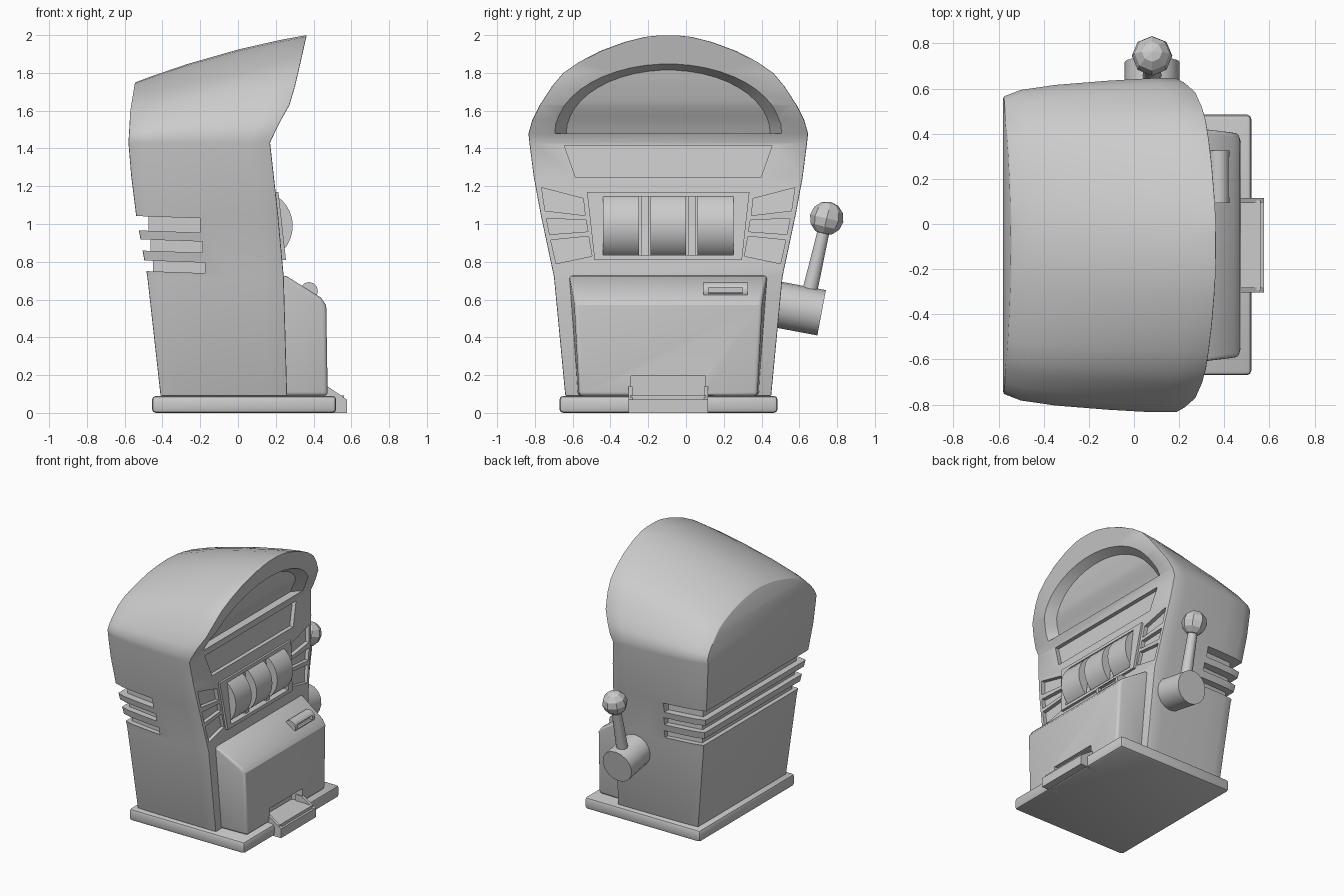
import bpy, bmesh, math
from mathutils import Vector

if "Cube" in bpy.data.objects:
    bpy.data.objects.remove(bpy.data.objects["Cube"])

C = -0.094  # y of the cabinet's mirror plane


def lerp(table, v):
    for (a, p), (b, q) in zip(table, table[1:]):
        if v <= b:
            return p + (q - p) * (v - a) / (b - a)
    return table[-1][1]


def face_x(z):
    return lerp([(0.09, .26), (0.8, .24), (1.43, .17), (1.53, .215), (1.62, .27), (1.74, .305), (2, .364)], z)


def loft(name, rings, strip=False):
    """Closed solid through rings; strip caps join opposite points row by row."""
    bm = bmesh.new()
    vs = [[bm.verts.new(p) for p in r] for r in rings]
    n = len(rings[0])
    for a, b in zip(vs, vs[1:]):
        for i in range(n):
            j = (i + 1) % n
            bm.faces.new((a[i], a[j], b[j], b[i]))
    for r in (vs[0], vs[-1]):
        if strip:
            for i in range(n // 2 - 1):
                bm.faces.new((r[i], r[i + 1], r[n - 2 - i], r[n - 1 - i]))
        else:
            bm.faces.new(r)
    bmesh.ops.recalc_face_normals(bm, faces=bm.faces)
    me = bpy.data.meshes.new(name)
    bm.to_mesh(me)
    bm.free()
    ob = bpy.data.objects.new(name, me)
    bpy.context.collection.objects.link(ob)
    return ob


def box(name, x0, x1, y0, y1, z0, z1):
    q = [(x0, y0), (x1, y0), (x1, y1), (x0, y1)]
    return loft(name, [[(x, y, z) for x, y in q] for z in (z0, z1)])


def plate(name, pts, back, front, grow=1.0, strip=False):
    """Prism following the front face; pts are (y from centre, z)."""
    n = len(pts)
    cy, cz = sum(p[0] for p in pts) / n, sum(p[1] for p in pts) / n
    rings = [[(face_x(z) + off, C + cy + (y - cy) * s, cz + (z - cz) * s) for y, z in pts]
             for off, s in ((back, 1), (front, grow))]
    return loft(name, rings, strip)


def finish(ob, cutters=(), bevel=0.0, segs=2, angle=30):
    if bevel:
        m = ob.modifiers.new("bevel", 'BEVEL')
        m.width, m.segments, m.limit_method, m.angle_limit = bevel, segs, 'ANGLE', math.radians(40)
    for c in cutters:
        m = ob.modifiers.new("cut", 'BOOLEAN')
        m.operation, m.solver, m.object = 'DIFFERENCE', 'EXACT', c
    dg = bpy.context.evaluated_depsgraph_get()
    me = bpy.data.meshes.new_from_object(ob.evaluated_get(dg))
    ob.modifiers.clear()
    ob.data = me
    for c in cutters:
        bpy.data.objects.remove(c)
    bpy.ops.object.select_all(action='DESELECT')
    ob.select_set(True)
    bpy.context.view_layer.objects.active = ob
    bpy.ops.object.shade_smooth_by_angle(angle=math.radians(angle))
    return ob


def rod(name, a, b, r0, r1, sides):
    a, b = Vector(a), Vector(b)
    q = (b - a).to_track_quat('Z', 'Y')
    rings = [[p + q @ Vector((r * math.cos(t), r * math.sin(t), 0))
              for t in (2 * math.pi * i / sides for i in range(sides))] for p, r in ((a, r0), (b, r1))]
    return loft(name, rings)


# Cabinet shell: (height, half width) rows lofted from back to front
rows = [(.09, .545), (.72, .605), (1.05, .675), (1.25, .712), (1.43, .735), (1.48, .74), (1.55, .72),
        (1.63, .68), (1.73, .615), (1.8, .556), (1.86, .47), (1.917, .36), (1.965, .23), (1.99, .13), (2.0, .04)]
back_x = [(.09, -.41), (.72, -.48), (1.05, -.54), (1.25, -.565), (1.43, -.58), (1.6, -.57), (1.75, -.545)]
taper = [(0, .89), (.1, .93), (.3, .96), (.6, .985), (.85, 1), (1, 1)]
rings = []
for t, f in taper:
    half = []
    for z, w in rows:
        zb = z if z < 1.43 else 1.43 + (z - 1.43) * .56
        h = min(1, max(0, (z - .09) / 1.34))
        k = 1 - (1 - f) * (.2 + .8 * h)
        bulge = .1 * t * (1 - t) * max(0, z - 1.43) / .57
        x = lerp(back_x, zb) * (1 - t) + face_x(z) * t
        half.append((x, w * k, zb * (1 - t) + z * t + bulge))
    rings.append([(x, C - w, z) for x, w, z in half] + [(x, C + w, z) for x, w, z in reversed(half)])
body = loft("cabinet_body", rings, strip=True)

cuts = []
# Arched recess in the hood
arch = []
for off, w, h in ((-.06, .54, .335), (.06, .66, .40)):
    pts = [(w * math.cos(a), 1.48 + h * math.sin(a)) for a in (math.pi * i / 23 for i in range(24))]
    arch.append([(face_x(z) + off, C + y, z) for y, z in pts])
cuts.append(loft("arch_cutter", arch, strip=True))
# Header panel recess and reel window
cuts.append(plate("header_cutter", [(-.49, 1.245), (.49, 1.245), (.55, 1.415), (-.55, 1.415)], -.03, .08))
window = [(-.345, .835), (.345, .835), (.345, 1.145), (-.345, 1.145)]
cuts.append(plate("window_cutter", window, -.08, .1))
# Side vents beside the reels
vents = [[(.45, 1.135), (.67, 1.192), (.652, 1.07), (.44, 1.045)],
         [(.435, 1.02), (.645, 1.03), (.628, .945), (.425, .96)],
         [(.422, .935), (.622, .915), (.594, .79), (.404, .83)]]
for v in vents:
    for s in (1, -1):
        cuts.append(plate("vent_cutter", [(s * y, z) for y, z in v], -.03, .06))
# Cooling slots wrapped round the back
for i, (z0, z1) in enumerate(((.966, 1.042), (.86, .919), (.752, .808))):
    d, e = .012 * i, -.2 + .012 * i
    u = [(e, 1), (e, .59 - d), (-.475 + d, .565 - d), (-.475 + d, d - .565), (e, d - .59), (e, -1), (-.8, -1), (-.8, 1)]
    cuts.append(loft("slot_cutter", [[(x, C + y, z - .035 * (x + .53)) for x, y in u] for z in (z0, z1)]))
finish(body, cuts, bevel=.012)

# Reel window frame, reels and dividers
frame = plate("reel_frame", [(-.39, .81), (.39, .81), (.43, 1.17), (-.43, 1.17)], -.02, .015)
finish(frame, [plate("frame_cutter", window, -.1, .1)])
for i in (-1, 0, 1):
    y = C + .25 * i
    finish(rod(f"reel_{i + 2}", (.1, y - .095, .99), (.1, y + .095, .99), .19, .19, 32))
for s in (-1, 1):
    y = .125 * s
    plate("reel_divider", [(y - .02, .83), (y + .02, .83), (y + .02, 1.15), (y - .02, 1.15)], -.08, -.003)

# Lower cabinet with payout opening
prof = [(.2, .09, .48), (.2, .73, .527), (.255, .725, .525), (.44, .61, .50), (.467, .57, .495), (.475, .09, .472)]
lower = loft("lower_cabinet", [[(x, C + s * w, z) for x, z, w in prof] for s in (-1, 1)])
finish(lower, [box("opening_cutter", .38, .7, C - .197, C + .197, .05, .195)], bevel=.02, segs=3)

# Plinth
finish(box("base", -.455, .52, -.67, .485, 0, .09), bevel=.02)

# Payout tray: floor, lip and two cheeks
box("tray_floor", .4, .56, C - .2, C + .2, .01, .093)
box("tray_lip", .52, .577, C - .21, C + .21, 0, .07)
cheek = [(.42, 0), (.577, 0), (.577, .07), (.475, .14), (.42, .14)]
for s in (-1, 1):
    loft("tray_cheek", [[(x, C + s * w, z) for x, z in cheek] for w in (.188, .21)])

# Coin slot on the sloping top
coin = rod("coin_slot", (.375, .092, .645), (.375, .325, .645), .048, .048, 12)
finish(coin, [box("coin_cutter", .395, .5, .118, .3, .632, .665)], angle=35)

# Pull lever: hub, arm and knob
finish(rod("lever_hub", (.08, .42, .586), (.08, .718, .53), .122, .122, 16))
finish(rod("lever_arm", (.08, .645, .6), (.08, .73, .97), .043, .033, 10), angle=40)
bpy.ops.mesh.primitive_uv_sphere_add(segments=8, ring_count=6, radius=.09, location=(.08, .745, 1.03),
                                     rotation=(-.23, 0, 0))
bpy.context.object.name = "lever_knob"
